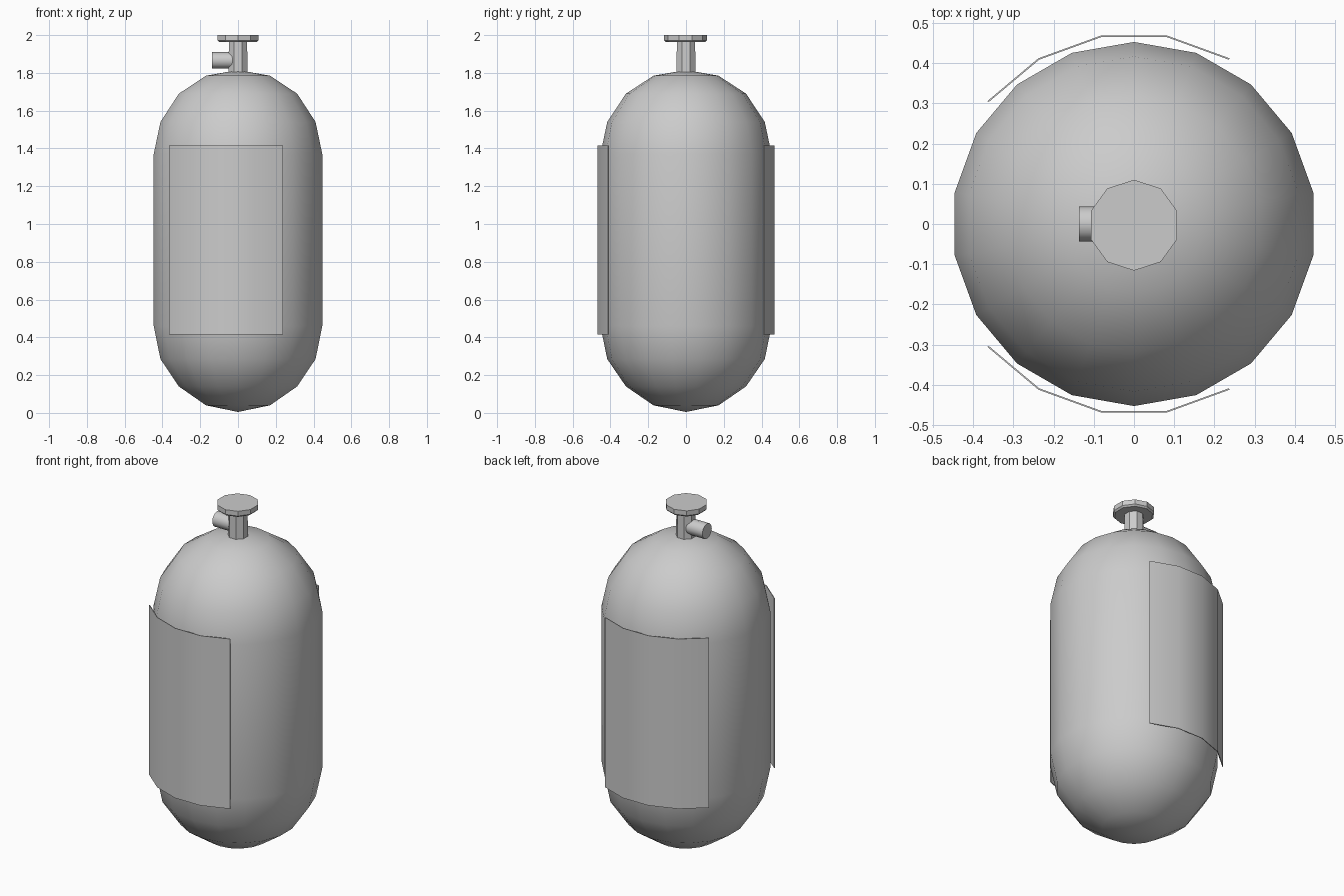
import bpy, bmesh, math
from mathutils import Matrix

if "Cube" in bpy.data.objects:
    bpy.data.objects.remove(bpy.data.objects["Cube"])

grey = bpy.data.materials.new("steel_grey")
grey.diffuse_color = (0.6, 0.6, 0.6, 1)
grey.use_nodes = True
grey.node_tree.nodes["Principled BSDF"].inputs["Base Color"].default_value = grey.diffuse_color


def finish(name, bm, angle=None):
    bmesh.ops.recalc_face_normals(bm, faces=bm.faces)
    me = bpy.data.meshes.new(name)
    bm.to_mesh(me)
    bm.free()
    me.materials.append(grey)
    ob = bpy.data.objects.new(name, me)
    bpy.context.collection.objects.link(ob)
    if angle is not None:
        bpy.ops.object.select_all(action='DESELECT')
        ob.select_set(True)
        bpy.context.view_layer.objects.active = ob
        bpy.ops.object.shade_smooth_by_angle(angle=math.radians(angle))
    return ob


def lathe(name, profile, sides, start=0.0, matrix=None, angle=None):
    """Revolve (radius, z) pairs about z; zero radius closes to a point."""
    bm = bmesh.new()
    rings = []
    for r, z in profile:
        if r == 0:
            rings.append([bm.verts.new((0, 0, z))] * sides)
        else:
            rings.append([bm.verts.new((r * math.cos(a), r * math.sin(a), z))
                          for a in (start + math.tau * i / sides for i in range(sides))])
    for lo, hi in zip(rings, rings[1:]):
        for i in range(sides):
            j = (i + 1) % sides
            bm.faces.new(dict.fromkeys((lo[i], lo[j], hi[j], hi[i])))
    # flat caps on open ends
    for (r, _), ring in ((profile[0], rings[0]), (profile[-1], rings[-1])):
        if r > 0:
            bm.faces.new(ring)
    if matrix:
        bm.transform(matrix)
    return finish(name, bm, angle)


# Rounded tank, 18 sides
lathe("tank_body",
      [(0, 0.005), (0.172, 0.04), (0.318, 0.14), (0.417, 0.285), (0.453, 0.46),
       (0.453, 1.37), (0.417, 1.54), (0.318, 1.69), (0.172, 1.785), (0, 1.815)],
      18, math.pi / 2, angle=60)

# Curved label plates, front and back
for name, side in (("front_label", -1), ("back_label", 1)):
    bm = bmesh.new()
    walls = []
    for radius in (0.472, 0.476):
        cols = []
        for deg in (140, 120, 100, 80, 60):
            a = math.radians(deg)
            x, y = radius * math.cos(a), side * radius * math.sin(a)
            cols.append([bm.verts.new((x, y, z)) for z in (0.415, 1.415)])
        walls.append(cols)
    inner, outer = walls
    for k in range(4):
        for w in walls:
            bm.faces.new((w[k][0], w[k + 1][0], w[k + 1][1], w[k][1]))
        for e in (0, 1):
            bm.faces.new((inner[k][e], inner[k + 1][e], outer[k + 1][e], outer[k][e]))
    for k in (0, 4):
        bm.faces.new((inner[k][0], inner[k][1], outer[k][1], outer[k][0]))
    finish(name, bm, 35)

# Valve stem, knob and side outlet
lathe("valve_stem", [(0.055, 1.80), (0.052, 1.97)], 8, math.pi / 8)
lathe("valve_knob", [(0.104, 1.963), (0.113, 1.972), (0.113, 2.0)], 10, math.pi / 2,
      Matrix.Translation((0, -0.003, 0)))
lathe("side_outlet", [(0.044, 0.03), (0.044, 0.137)], 12, 0,
      Matrix.Translation((0, 0, 1.866)) @ Matrix.Rotation(-math.pi / 2, 4, 'Y'), 40)
